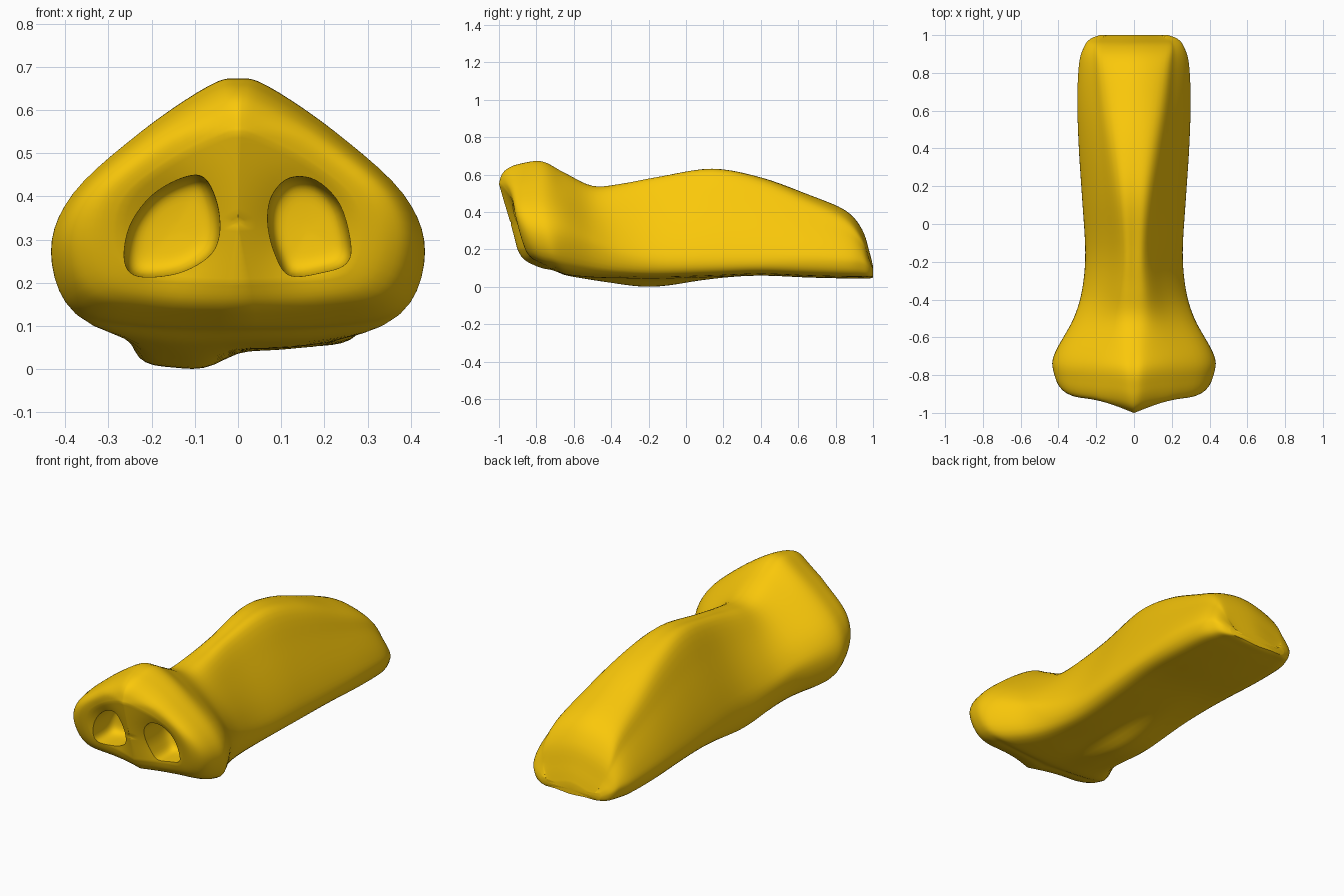
import bpy, bmesh, math
from mathutils import Vector

if "Cube" in bpy.data.objects:
    bpy.data.objects.remove(bpy.data.objects["Cube"])


def spline(pts, closed, n=5):
    """Catmull-Rom curve through tuples of any length."""
    out, m = [], len(pts)
    for i in range(m if closed else m - 1):
        q = [pts[(i + k) % m] if closed else pts[min(max(i + k, 0), m - 1)] for k in (-1, 0, 1, 2)]
        for s in range(n):
            t = s / n
            out.append(tuple(0.5 * (2 * b + (c - a) * t + (2 * a - 5 * b + 4 * c - d) * t * t
                                    + (3 * b - a - 3 * c + d) * t ** 3) for a, b, c, d in zip(*q)))
    if not closed:
        out.append(tuple(pts[-1]))
    return out


def loft(name, rings):
    """Skin a list of equal rings and close both ends with fans."""
    bm = bmesh.new()
    vs = [[bm.verts.new(p) for p in r] for r in rings]
    n = len(vs[0])
    for a, b in zip(vs, vs[1:]):
        for i in range(n):
            j = (i + 1) % n
            bm.faces.new((a[i], a[j], b[j], b[i]))
    for ring in (vs[0], vs[-1]):
        c = bm.verts.new(sum((v.co for v in ring), Vector()) / n)
        for i in range(n):
            bm.faces.new((ring[i], ring[(i + 1) % n], c))
    bmesh.ops.recalc_face_normals(bm, faces=bm.faces)
    me = bpy.data.meshes.new(name)
    bm.to_mesh(me)
    bm.free()
    ob = bpy.data.objects.new(name, me)
    bpy.context.collection.objects.link(ob)
    return ob


def outline(T, t, w, zw, B, lobe):
    """Cross-section: ridge, bulged flank, widest point, rounded underside."""
    a, b = Vector((t, T - 0.25 * t)), Vector((w, zw))
    d = (b - a).normalized()
    out = Vector((-d.y, d.x))
    p = a.lerp(b, 0.35) + out * (0.015 + 0.025 * lobe)
    q = a.lerp(b, 0.75) + out * (0.018 + 0.037 * lobe)
    half = [tuple(a), tuple(p), tuple(q), (w, zw),
            (w * 0.88, B + (zw - B) * 0.25), (w * 0.5, B + 0.006)]
    pts = [(0, T)] + half + [(0, B)] + [(-x, z) for x, z in reversed(half)]
    return spline(pts, True)


def sculpt(x, y, z):
    # slanted front with a pointed middle and soft hollows round the nostrils
    h = min(max((-0.6 - y) / 0.36, 0), 1)
    h = h * h * (3 - 2 * h)
    pit = math.exp(-((abs(x) - 0.16) / 0.1) ** 2 - ((z - 0.33) / 0.11) ** 2)
    front = min(max((-0.9 - y) / 0.1, 0), 1)
    wedge = abs(x) * (0.03 + 0.3 * math.exp(-(x / 0.25) ** 2))
    ny = y + h * (0.28 * max(0.55 - z, 0) + wedge) + 0.04 * pit * front
    # low lump under the left side
    if z < 0.2:
        z -= 0.046 * math.exp(-((x + 0.155) / 0.13) ** 4 - ((y + 0.2) / 0.28) ** 2) * min(1, (0.2 - z) / 0.13)
    return (x, ny, max(z, 0))


# y, top, ridge half-width, half-width, height of widest point, bottom, lobe fullness
sections = [
    (-1.00, .55, .045, .28, .30, .20, 1), (-.985, .60, .05, .345, .30, .155, 1),
    (-.95, .635, .06, .395, .29, .125, 1), (-.88, .66, .065, .422, .28, .10, 1),
    (-.77, .67, .07, .432, .27, .088, 1),
    (-.65, .61, .08, .40, .26, .065, .8), (-.50, .54, .08, .32, .22, .05, .3),
    (-.35, .55, .07, .275, .17, .045, .1), (-.15, .585, .06, .258, .14, .042, 0),
    (.14, .63, .08, .275, .14, .05, 0), (.40, .585, .11, .292, .14, .06, 0),
    (.65, .495, .14, .30, .14, .05, 0), (.85, .41, .16, .29, .13, .045, 0),
    (.94, .31, .17, .262, .12, .045, 0), (.98, .19, .15, .23, .10, .045, 0),
    (1.0, .11, .13, .18, .08, .05, 0)]
rings = [[(x, s[0], z) for x, z in outline(*s[1:])] for s in spline(sections, False)]
# front face: shrinking copies of the first ring
first = rings[0]
cap = [[(x * k, -1.0, 0.34 + (z - 0.34) * k) for x, _, z in first]
       for k in (.06, .15, .25, .35, .45, .55, .65, .75, .85, .93)]
nose = loft("nose", [[sculpt(*p) for p in r] for r in cap + rings])

# nostrils, cut as rounded blind holes
right = [(.08, .40), (.12, .44), (.18, .435), (.235, .38), (.26, .29),
         (.25, .245), (.20, .225), (.12, .217), (.085, .27), (.07, .34)]
left = [(-.05, .38), (-.08, .44), (-.13, .44), (-.20, .40), (-.25, .33),
        (-.262, .25), (-.23, .215), (-.14, .222), (-.07, .26), (-.045, .31)]
bpy.context.view_layer.objects.active = nose
nose.select_set(True)
for name, pts in (("right_nostril_cutter", right), ("left_nostril_cutter", left)):
    ring = spline(pts, True)
    cx, cz = (sum(c) / len(ring) for c in zip(*ring))
    steps = [(-1.15, 1.12), (-.95, 1.03), (-.85, 1), (-.77, .97), (-.735, .88), (-.72, .7), (-.715, .4), (-.713, .1)]
    cutter = loft(name, [[(cx + (x - cx) * k, y, cz + (z - cz) * k) for x, z in ring]
                         for y, k in spline(steps, False, 3)])
    cutter.hide_render = True
    mod = nose.modifiers.new(name, 'BOOLEAN')
    mod.operation, mod.solver, mod.object = 'DIFFERENCE', 'EXACT', cutter
    bpy.ops.object.modifier_apply(modifier=mod.name)
    bpy.data.objects.remove(cutter)

bpy.ops.object.shade_smooth_by_angle(angle=math.radians(50))
mat = bpy.data.materials.new("yellow")
mat.diffuse_color = (0.96, 0.58, 0.003, 1)
mat.use_nodes = True
mat.node_tree.nodes["Principled BSDF"].inputs["Base Color"].default_value = mat.diffuse_color
nose.data.materials.clear()
nose.data.materials.append(mat)
